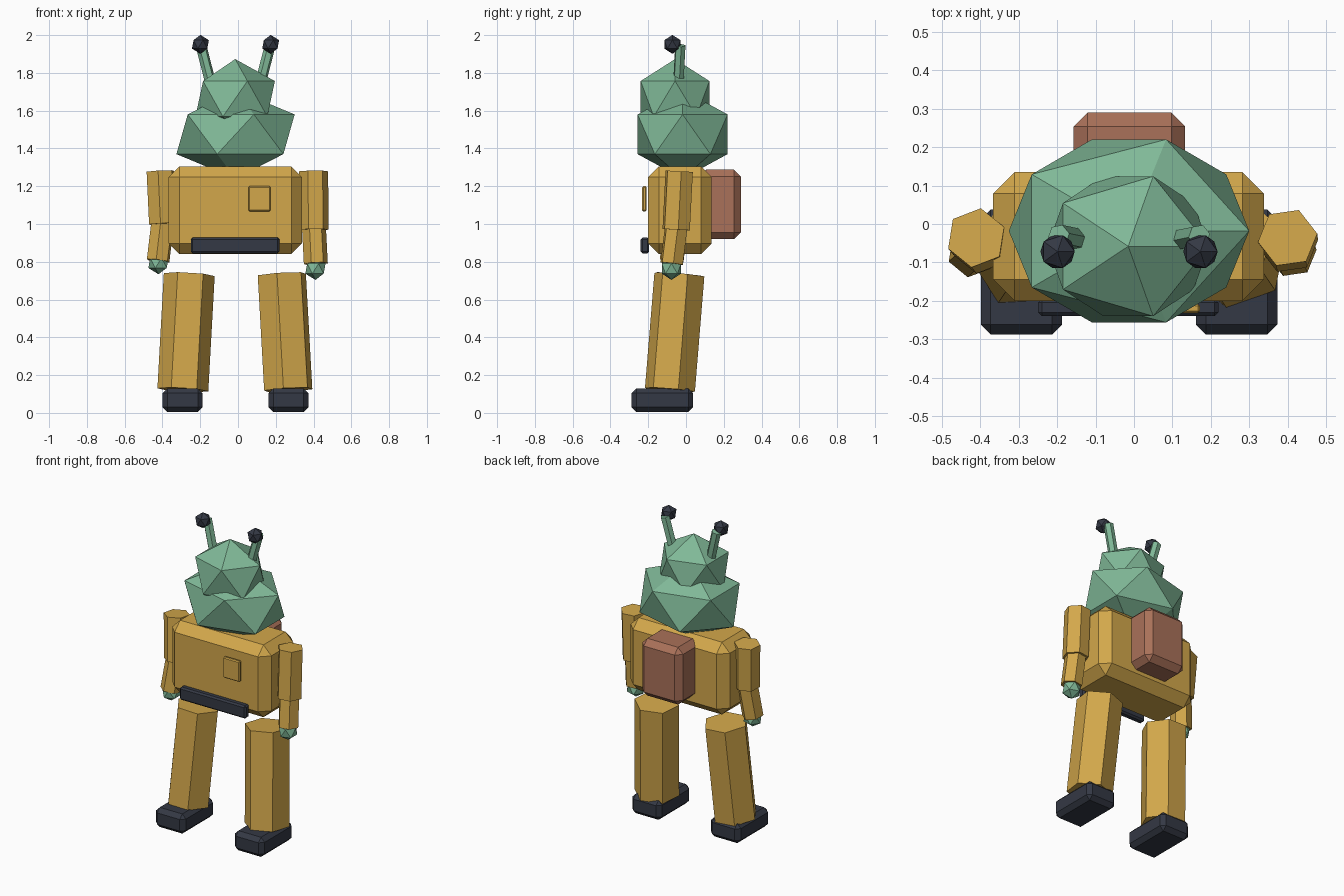
import bpy
import bmesh
from math import radians
from mathutils import Matrix, Vector

cube = bpy.data.objects.get("Cube")
if cube:
    bpy.data.objects.remove(cube, do_unlink=True)


def material(name, rgb):
    mat = bpy.data.materials.new(name)
    mat.use_nodes = True
    mat.diffuse_color = (*rgb, 1)
    mat.node_tree.nodes["Principled BSDF"].inputs["Base Color"].default_value = (*rgb, 1)
    return mat


GOLD = material("suit gold", (0.65, 0.39, 0.07))
MINT = material("mint skin", (0.215, 0.48, 0.31))
DARK = material("dark slate", (0.034, 0.04, 0.058))
BROWN = material("pack terracotta", (0.40, 0.165, 0.10))


def finish(name, bm, mat):
    mesh = bpy.data.meshes.new(name)
    bm.to_mesh(mesh)
    bm.free()
    mesh.materials.append(mat)
    obj = bpy.data.objects.new(name, mesh)
    bpy.context.collection.objects.link(obj)
    return obj


def box(name, low, high, bevel, mat):
    """Box between two corners with chamfered edges."""
    low, high = Vector(low), Vector(high)
    bm = bmesh.new()
    place = Matrix.Translation((low + high) / 2) @ Matrix.Diagonal((*(high - low), 1))
    bmesh.ops.create_cube(bm, size=1, matrix=place)
    bmesh.ops.bevel(bm, geom=bm.edges[:], offset=bevel, segments=1, affect='EDGES')
    return finish(name, bm, mat)


def gem(name, centre, radii, mat):
    """Stretched twenty-sided ball."""
    bm = bmesh.new()
    place = Matrix.Translation(centre) @ Matrix.Diagonal((*radii, 1))
    bmesh.ops.create_icosphere(bm, subdivisions=1, radius=1, matrix=place)
    return finish(name, bm, mat)


def rod(name, bottom, top, radius, twist, mat):
    """Six-sided rod between two points, turned about its axis."""
    bottom, top = Vector(bottom), Vector(top)
    axis = (top - bottom).normalized()
    side = (Vector((1, 0, 0)) - axis * axis.x).normalized()
    frame = Matrix((side, axis.cross(side), axis)).transposed().to_4x4()
    place = (Matrix.Translation((bottom + top) / 2) @ frame
             @ Matrix.Rotation(radians(twist - 30), 4, 'Z'))
    bm = bmesh.new()
    bmesh.ops.create_cone(bm, cap_ends=True, segments=6, radius1=radius, radius2=radius,
                          depth=(top - bottom).length, matrix=place)
    return finish(name, bm, mat)


# Body, belt, chest badge and backpack
box("torso", (-0.367, -0.2, 0.84), (0.338, 0.135, 1.305), 0.056, GOLD)
box("belt", (-0.25, -0.24, 0.845), (0.22, -0.195, 0.928), 0.01, DARK)
box("chest_badge", (0.055, -0.232, 1.067), (0.172, -0.208, 1.2), 0.006, GOLD)
box("backpack", (-0.157, 0.07, 0.92), (0.133, 0.29, 1.288), 0.036, BROWN)

# Head in two stacked faceted lumps
gem("lower_head", (-0.013, -0.018, 1.475), (0.35, 0.28, 0.235), MINT)
gem("upper_head", (-0.015, -0.058, 1.663), (0.235, 0.214, 0.21), MINT)

# Paired parts; the model's centre line sits slightly off the origin
MID = -0.013
for label, s, leg_twist, arm_twist in (("right", -1, 3, 21), ("left", 1, 19, 8)):
    def at(x, y, z):
        return (MID + s * x, y, z)

    # Leg and foot
    rod(label + "_leg", at(0.279, -0.085, 0.122), at(0.245, -0.035, 0.732),
        0.135, leg_twist, GOLD)
    fx = MID + s * 0.28
    box(label + "_foot", (fx - 0.106, -0.288, 0.004), (fx + 0.106, 0.038, 0.13), 0.026, DARK)

    # Arm and hand, the left one hanging a little lower
    drop = 0.03 if s > 0 else 0
    elbow = at(0.385 + drop, -0.052, 1.0 - drop)
    wrist = at(0.41 + drop / 2, -0.076, 0.805 - drop / 2)
    rod(label + "_upper_arm", elbow, at(0.398 + drop / 2, -0.036, 1.279), 0.078, arm_twist, GOLD)
    rod(label + "_forearm", wrist, (elbow[0], elbow[1], elbow[2] + 0.015), 0.064, arm_twist, GOLD)
    gem(label + "_hand", at(0.408 + drop / 2, -0.077, 0.794 - drop), (0.06,) * 3, MINT)

    # Antenna with a dark tip
    rod(label + "_antenna", at(0.12, -0.043, 1.7), at(0.183, -0.03, 1.945), 0.029, 10, MINT)
    gem(label + "_antenna_tip", at(0.186, -0.072, 1.951), (0.05,) * 3, DARK)
